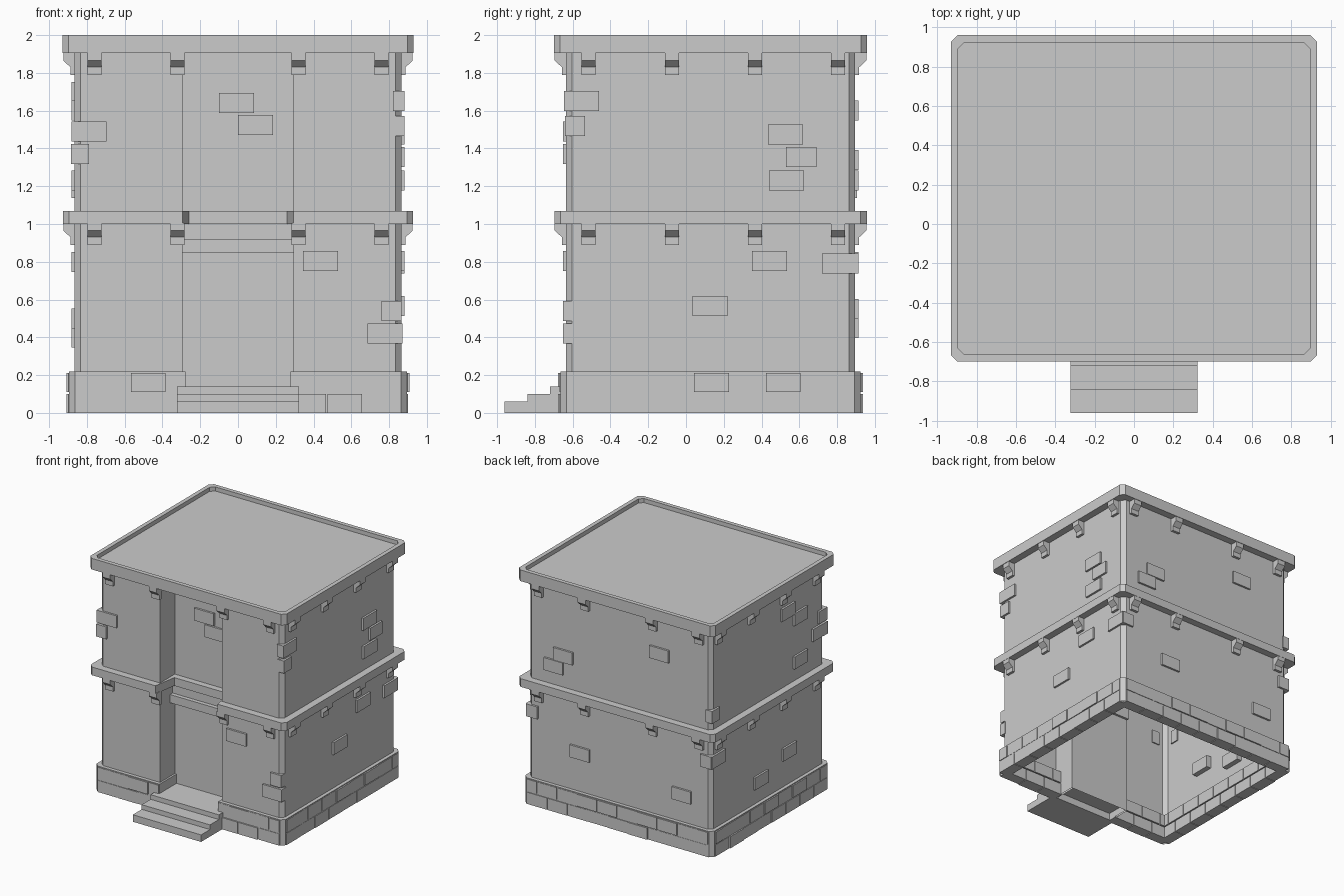
import bpy, random

if "Cube" in bpy.data.objects:
    bpy.data.objects.remove(bpy.data.objects["Cube"])
random.seed(4)

X0, YF, YB = 0.865, -0.635, 0.895      # wall planes
RECESS = -0.435                        # back of the front recess


def mesh(name, verts, faces):
    m = bpy.data.meshes.new(name)
    m.from_pydata(verts, [], faces)
    o = bpy.data.objects.new(name, m)
    bpy.context.collection.objects.link(o)
    return o


def box(name, a, b):
    (x0, x1), (y0, y1), (z0, z1) = [sorted(p) for p in zip(a, b)]
    v = [(x, y, z) for z in (z0, z1) for x, y in ((x0, y0), (x1, y0), (x1, y1), (x0, y1))]
    return mesh(name, v, [(3, 2, 1, 0), (4, 5, 6, 7), (0, 1, 5, 4),
                          (1, 2, 6, 5), (2, 3, 7, 6), (3, 0, 4, 7)])


def outline(grow, notch=None, c=0.032):
    """Chamfered plan; notch = (half width at front, half width at back, back y)"""
    x, f, b = X0 + grow, YF - grow, YB + grow
    p = [(x - c, f), (x, f + c), (x, b - c), (x - c, b),
         (-x + c, b), (-x, b - c), (-x, f + c), (-x + c, f)]
    if notch:
        w, v, y = notch
        p += [(-w, f), (-v, y), (v, y), (w, f)]
    return p


def loft(name, rings, cap=False):
    """Skin a list of (plan, z); optionally close the last ring"""
    n = len(rings[0][0])
    verts = [(x, y, z) for plan, z in rings for x, y in plan]
    faces = [(r * n + i, r * n + (i + 1) % n, (r + 1) * n + (i + 1) % n, (r + 1) * n + i)
             for r in range(len(rings) - 1) for i in range(n)]
    if cap:
        faces.append(tuple(range((len(rings) - 1) * n, len(rings) * n)))
    return mesh(name, verts, faces)


def at(side, u, d, z):
    """Point on a wall: u along it, d outward from it"""
    return {'front': (u, YF - d, z), 'back': (u, YB + d, z),
            'right': (X0 + d, u, z), 'left': (-X0 - d, u, z)}[side]


# Hollow walls with full-height recess
wall = outline(0, (0.293, 0.293, RECESS))
loft('walls', [(wall, 0), (wall, 1.92)])

# Plinth
plinth = outline(0.03, (0.277, 0.277, RECESS))
loft('plinth', [(plinth, 0), (plinth, 0.22), (wall, 0.22)])

# Middle cornice, following the recess
mid = outline(0.062, (0.293, 0.26, -0.49))
loft('middle_cornice', [(wall, 1.0), (mid, 1.0), (mid, 1.07), (wall, 1.07)])

# Roof slab with raised rim
top, rim = outline(0.064), outline(0.028)
roof = loft('roof', [(top, 1.905), (top, 2.0), (rim, 2.0), (rim, 1.965)], True)
loft('roof_underside', [(top, 1.905)], True)

# Lintel steps above the doorway
box('lintel_lower', (-0.293, -0.50, 0.85), (0.293, RECESS + 0.02, 0.92))
box('lintel_upper', (-0.293, -0.465, 0.92), (0.293, RECESS + 0.02, 1.0))

# Entrance steps
for i, (y0, y1, h) in enumerate([(-0.96, -0.84, 0.06), (-0.84, -0.72, 0.10), (-0.72, -0.64, 0.14)]):
    box('step_%d' % (i + 1), (-0.323, y0, 0), (0.323, y1, h))
box('porch_floor', (-0.28, -0.64, 0.06), (0.28, RECESS, 0.14))

# Brackets under both cornices
profile = [(-0.01, 0), (0.022, 0), (0.022, 0.04), (0.06, 0.075), (0.06, 0.115), (-0.01, 0.115)]
for z in (0.89, 1.79):
    for side in ('front', 'right', 'back', 'left'):
        off = 0 if side in ('front', 'back') else 0.145
        for u in ((-0.76, -0.32, 0.32, 0.76) if off == 0 else (-0.66, -0.22, 0.22, 0.66)):
            v = [at(side, u + off + s, d, z + h) for s in (-0.037, 0.037) for d, h in profile]
            f = [tuple(range(6)), tuple(range(11, 5, -1))]
            f += [(i, i + 6, (i + 1) % 6 + 6, (i + 1) % 6) for i in range(6)]
            b = mesh('bracket', v, f)


# Scattered raised bricks: start, end, centre height
bricks = {
    'front': [(-0.88, -0.695, 1.49), (-0.885, -0.79, 1.37), (0.345, 0.53, 0.805),
              (0.76, 0.865, 0.54), (0.685, 0.87, 0.42)],
    'right': [(-0.645, -0.46, 1.65), (-0.64, -0.535, 1.52), (0.435, 0.62, 1.475), (0.53, 0.69, 1.355),
              (0.44, 0.625, 1.23), (0.35, 0.535, 0.805), (0.72, 0.905, 0.79), (0.035, 0.22, 0.565)],
    'back': [(0.28, 0.465, 0.55), (-0.68, -0.5, 0.45), (0.44, 0.62, 1.34), (0.53, 0.71, 1.23),
             (-0.47, -0.29, 1.6), (0.77, 0.875, 0.79), (-0.875, -0.77, 0.8)],
    'left': [(0.14, 0.325, 0.4), (-0.24, -0.06, 0.5), (-0.39, -0.21, 1.23), (-0.22, -0.04, 1.7),
             (-0.39, -0.21, 1.6), (-0.645, -0.54, 1.49), (-0.645, -0.46, 1.37),
             (0.8, 0.905, 1.19), (0.72, 0.905, 0.8)],
}
for side, rows in bricks.items():
    for u0, u1, z in rows:
        box('brick', at(side, u0, -0.045, z - 0.053), at(side, u1, 0.017, z + 0.053))
for x, z in ((-0.008, 1.64), (0.092, 1.525)):
    box('recess_brick', (x - 0.093, RECESS - 0.017, z - 0.053), (x + 0.093, RECESS + 0.045, z + 0.053))


# Two staggered courses of plinth blocks
def course(side, start, end, z0, z1, shift):
    u = start
    while u < end - 0.02:
        e = min(u + (0.1 if shift and u == start else 0.19), end)
        if end - e < 0.04:
            e = end
        d = random.choice((0.032, 0.034, 0.036, 0.042))
        box('plinth_block', at(side, u + 0.003, -0.06, z0), at(side, e - 0.003, d, z1))
        u = e


for z0, z1, shift in ((0.0, 0.1, False), (0.11, 0.212, True)):
    course('front', -0.86, -0.28, z0, z1, shift)
    course('front', 0.28, 0.86, z0, z1, shift)
    course('back', -0.86, 0.86, z0, z1, shift)
    course('right', -0.63, 0.89, z0, z1, shift)
    course('left', -0.63, 0.89, z0, z1, shift)
